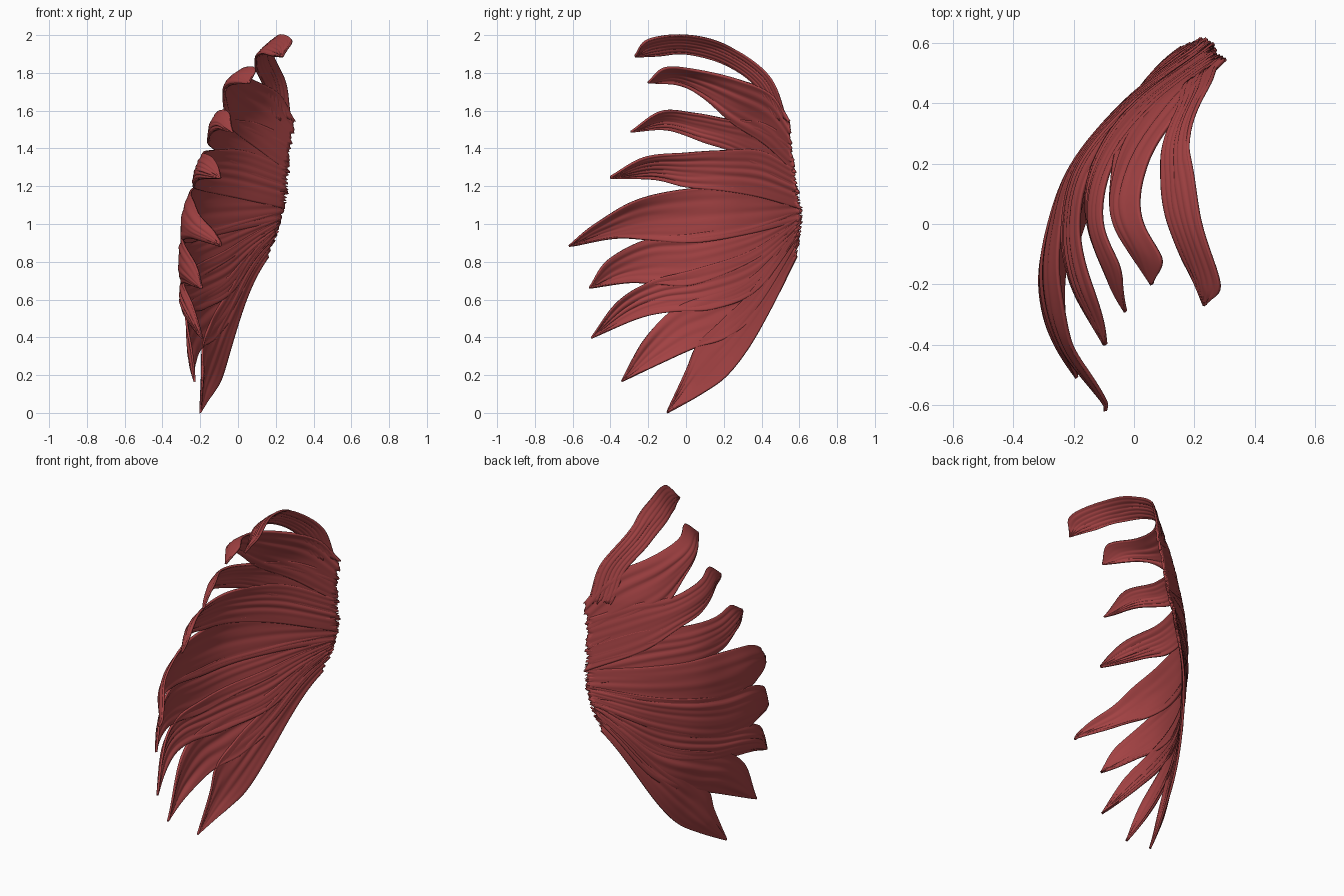
import bpy, math, random

random.seed(4)
mat = bpy.data.materials.new("dark_red")
mat.diffuse_color = (0.37, 0.055, 0.057, 1)


def spline(vals, f):
    """Smooth value at fractional index f along a list of numbers."""
    n = len(vals)
    i = max(0, min(n - 2, int(f)))
    t = f - i
    b, c = vals[i], vals[i + 1]
    a = vals[i - 1] if i > 0 else 2 * b - c
    d = vals[i + 2] if i + 2 < n else 2 * c - b
    return b + 0.5 * t * (c - a + t * (2 * a - 5 * b + 4 * c - d + t * (3 * (b - c) + d - a)))


# Depth of the curved fan: one row per height, columns run from y = -0.6 to 0.6
HEIGHTS = [0, 0.3, 0.65, 1.05, 1.3, 1.55, 1.75, 1.93, 2.05]
DEPTH = [
    [-.20, -.22, -.22, -.165, -.08, -.02, .01],
    [-.15, -.22, -.25, -.21, -.11, -.01, .06],
    [-.13, -.25, -.30, -.265, -.17, -.01, .13],
    [-.06, -.22, -.285, -.27, -.20, -.03, .23],
    [.06, -.06, -.185, -.215, -.165, .01, .31],
    [.22, .09, -.055, -.13, -.08, .085, .38],
    [.30, .20, .06, -.055, .01, .18, .40],
    [.42, .33, .235, .14, .16, .25, .40],
    [.48, .40, .325, .265, .27, .30, .40],
]


def depth(y, z):
    fy = max(0, min(6, (y + 0.6) / 0.2))
    z = max(0, min(2.05, z))
    k = 0
    while k < len(HEIGHTS) - 2 and z > HEIGHTS[k + 1]:
        k += 1
    fz = k + (z - HEIGHTS[k]) / (HEIGHTS[k + 1] - HEIGHTS[k])
    return spline([spline(row, fy) for row in DEPTH], fz)


def feather(name, upper, lower, layer=0.0, dish=0.035, nu=56, nv=30):
    """Loft between an upper and a lower edge (y, z), root to tip, laid on the fan."""
    waves = [(random.uniform(8, 42), random.uniform(0, 6.3), random.uniform(-5, 5))
             for _ in range(6)]
    ragged = [random.uniform(0, 0.02) for _ in range(nv + 1)]
    verts, faces = [], []
    m = len(upper) - 1
    for i in range(nu + 1):
        for j in range(nv + 1):
            v = j / nv
            u = ragged[j] + (1 - ragged[j]) * i / nu
            edge = [[spline([p[k] for p in e], u * m) for k in (0, 1)] for e in (upper, lower)]
            y = edge[0][0] * (1 - v) + edge[1][0] * v
            z = edge[0][1] * (1 - v) + edge[1][1] * v
            # cupped section plus lengthwise fibres, both fading at the tip
            fade = min(1, (1 - u) * 5)
            x = depth(y, z) + layer
            x += dish * u * u * fade * ((2 * v - 1) ** 2 - 0.4)
            x += 0.0011 * fade * sum(math.sin(a * v + b + c * u) for a, b, c in waves)
            verts.append((x, y, max(0, z)))
    w = nv + 1
    for i in range(nu):
        for j in range(nv):
            a = i * w + j
            faces.append((a, a + 1, a + w + 1, a + w))
    me = bpy.data.meshes.new(name)
    me.from_pydata(verts, [], faces)
    me.polygons.foreach_set("use_smooth", [True] * len(me.polygons))
    me.materials.append(mat)
    ob = bpy.data.objects.new(name, me)
    bpy.context.collection.objects.link(ob)
    sol = ob.modifiers.new("thickness", "SOLIDIFY")
    sol.thickness = 0.012
    sol.offset = 0


# Feathers from the top of the fan to the bottom
feather("feather_top",
        [(.54, 1.54), (.445, 1.78), (.22, 1.945), (0, 2.0), (-.2, 1.975), (-.27, 1.89)],
        [(.47, 1.54), (.37, 1.725), (.2, 1.845), (0, 1.90), (-.15, 1.89), (-.27, 1.885)], dish=.02)
feather("feather_upper_a",
        [(.55, 1.54), (.45, 1.69), (.27, 1.765), (.05, 1.815), (-.11, 1.825), (-.2, 1.75)],
        [(.57, 1.28), (.42, 1.42), (.25, 1.53), (.1, 1.66), (-.03, 1.73), (-.2, 1.745)], .002)
feather("feather_upper_b",
        [(.55, 1.46), (.4, 1.54), (.22, 1.555), (.05, 1.585), (-.13, 1.595), (-.29, 1.49)],
        [(.6, 1.16), (.4, 1.28), (.25, 1.38), (.1, 1.43), (-.1, 1.495), (-.29, 1.485)])
feather("feather_upper_c",
        [(.57, 1.3), (.4, 1.39), (.2, 1.39), (0, 1.375), (-.22, 1.35), (-.4, 1.25)],
        [(.61, 1.08), (.4, 1.14), (.2, 1.175), (0, 1.195), (-.17, 1.235), (-.4, 1.24)], .002)
feather("feather_middle_a",
        [(.6, 1.17), (.35, 1.19), (.05, 1.19), (-.25, 1.13), (-.48, 1.0), (-.62, .885)],
        [(.62, 1.02), (.35, .95), (.05, .9), (-.2, .915), (-.38, .925), (-.62, .88)])
feather("feather_middle_b",
        [(.62, 1.09), (.35, 1.0), (.05, .95), (-.2, .92), (-.41, .81), (-.51, .665)],
        [(.61, .98), (.35, .8), (.05, .68), (-.15, .68), (-.3, .69), (-.51, .66)], -.002)
feather("feather_lower_a",
        [(.62, 1.04), (.35, .86), (.05, .76), (-.18, .7), (-.36, .59), (-.5, .4)],
        [(.61, .95), (.38, .65), (.15, .55), (-.07, .535), (-.25, .5), (-.5, .395)])
feather("feather_lower_b",
        [(.61, 1.0), (.35, .72), (.1, .62), (-.07, .545), (-.22, .39), (-.34, .17)],
        [(.6, .9), (.4, .55), (.22, .4), (.05, .345), (-.12, .27), (-.34, .165)], -.002)
feather("feather_bottom",
        [(.6, 1.0), (.35, .65), (.18, .48), (.06, .365), (0, .22), (-.1, .005)],
        [(.59, .83), (.45, .55), (.33, .34), (.21, .19), (.08, .1), (-.1, 0)])
